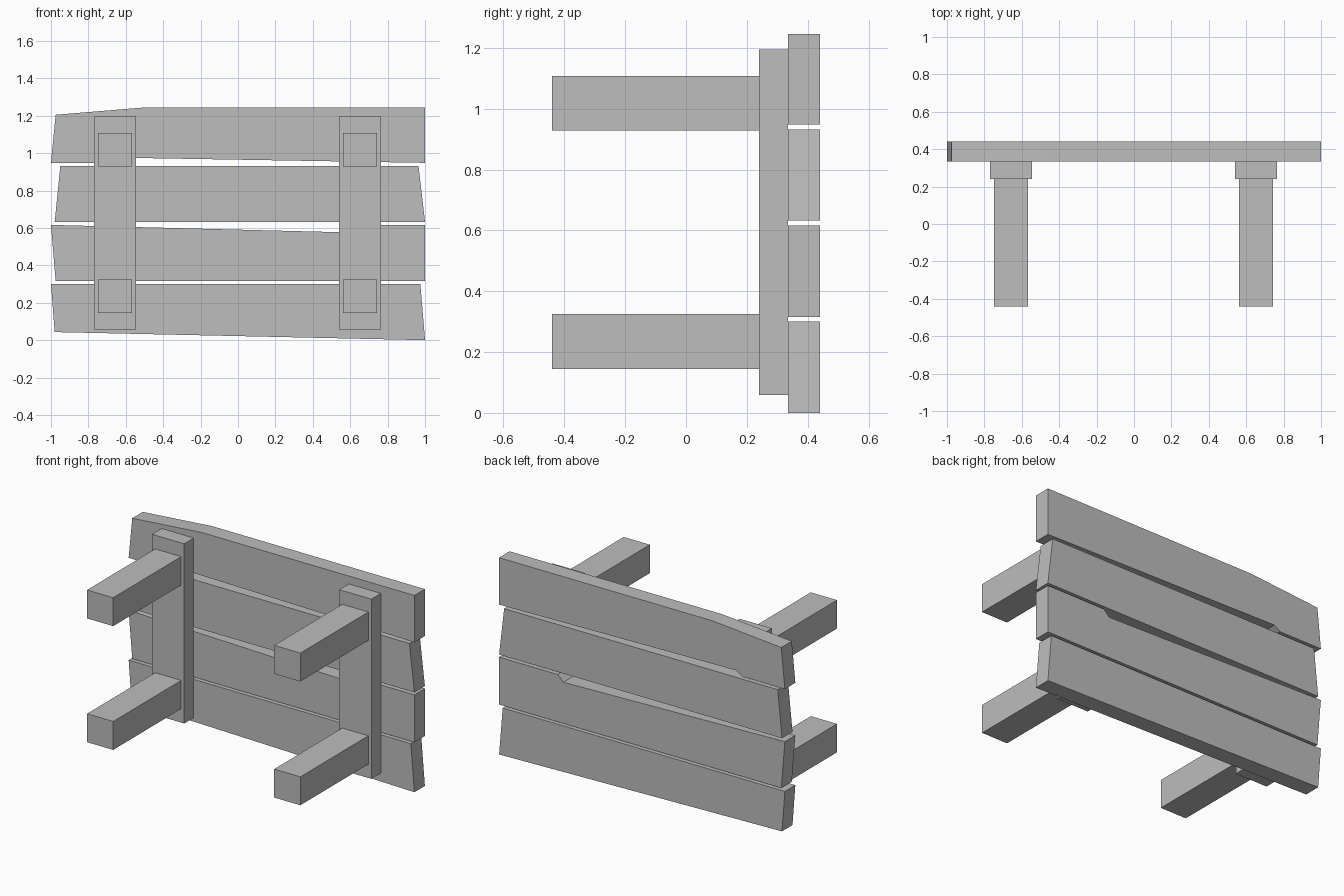
import bpy
import bmesh

if "Cube" in bpy.data.objects:
    bpy.data.objects.remove(bpy.data.objects["Cube"], do_unlink=True)

grey = bpy.data.materials.new("plain grey")
grey.use_nodes = True
colour = (0.51, 0.51, 0.51, 1)
grey.diffuse_color = colour
grey.node_tree.nodes["Principled BSDF"].inputs["Base Color"].default_value = colour


def slab(name, outline, y0, y1):
    """Extrude an (x, z) outline from y0 to y1."""
    mesh = bpy.data.meshes.new(name)
    bm = bmesh.new()
    face = bm.faces.new([bm.verts.new((x, y0, z)) for x, z in outline])
    extruded = bmesh.ops.extrude_face_region(bm, geom=[face])["geom"]
    for v in extruded:
        if isinstance(v, bmesh.types.BMVert):
            v.co.y = y1
    bmesh.ops.recalc_face_normals(bm, faces=bm.faces)
    bm.to_mesh(mesh)
    bm.free()
    mesh.materials.append(grey)
    obj = bpy.data.objects.new(name, mesh)
    bpy.context.collection.objects.link(obj)
    return obj


def beam(name, x, width, z0, z1, y0, y1):
    a, b = x - width / 2, x + width / 2
    return slab(name, [(a, z0), (b, z0), (b, z1), (a, z1)], y0, y1)


# Depth of each layer
LEG_FRONT, POST_FRONT, PLANK_FRONT, BACK = -0.44, 0.24, 0.335, 0.44

# Rough-cut planks, with split edges on two of them
planks = {
    "top_plank": [(-1, 0.948), (-0.70, 0.948), (-0.66, 0.976), (1, 0.948),
                  (1, 1.245), (-0.49, 1.245), (-0.975, 1.205)],
    "upper_plank": [(-0.98, 0.632), (1, 0.632), (0.965, 0.932), (-0.95, 0.932)],
    "lower_plank": [(-0.975, 0.316), (1, 0.316), (1, 0.616), (0.59, 0.616),
                    (0.55, 0.577), (-1, 0.616)],
    "bottom_plank": [(-0.98, 0.043), (1, 0), (0.975, 0.301), (-1, 0.301)],
}
for name, outline in planks.items():
    slab(name, outline, PLANK_FRONT, BACK)

# Upright posts, each carrying two legs
for side, x in (("right", -0.657), ("left", 0.653)):
    beam(side + "_post", x, 0.225, 0.058, 1.195, POST_FRONT, PLANK_FRONT)
    for level, z in (("lower", 0.145), ("upper", 0.928)):
        beam(f"{side}_{level}_leg", x, 0.183, z, z + 0.18, LEG_FRONT, POST_FRONT)
